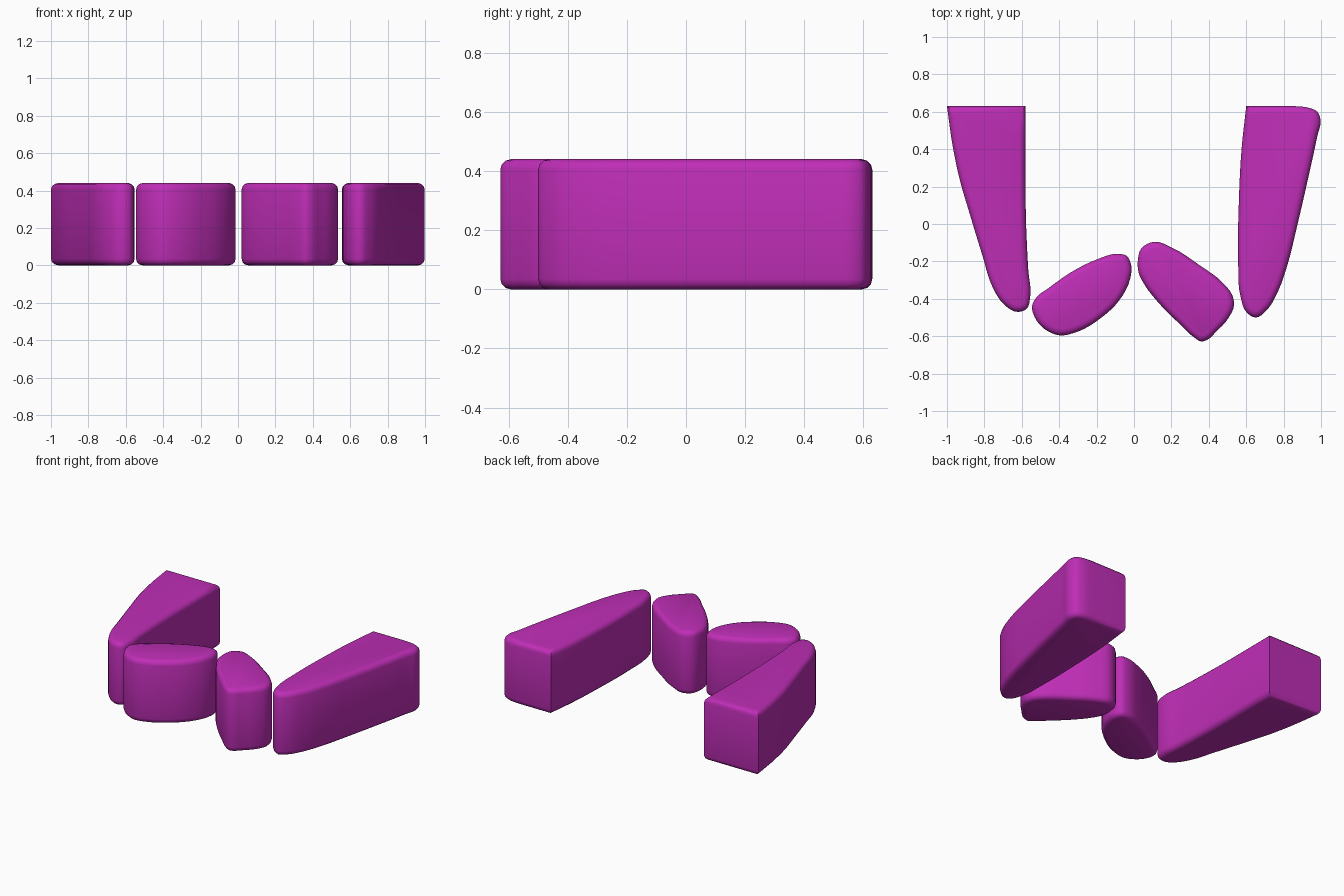
import bpy
import bmesh
import math
from mathutils import Vector

if "Cube" in bpy.data.objects:
    bpy.data.objects.remove(bpy.data.objects["Cube"], do_unlink=True)

HEIGHT = 0.44
ROUND = 0.035
STEPS = 4

magenta = bpy.data.materials.new("magenta")
magenta.use_nodes = True
colour = (0.52, 0.027, 0.47, 1)
magenta.diffuse_color = colour
magenta.node_tree.nodes["Principled BSDF"].inputs["Base Color"].default_value = colour


def smooth_outline(points, closed):
    """Curve through the points, with tangents scaled to each span."""
    pts = [Vector(p) for p in points]
    n = len(pts)

    def tangent(i):
        if not closed and i == 0:
            return (pts[1] - pts[0]).normalized()
        if not closed and i == n - 1:
            return (pts[-1] - pts[-2]).normalized()
        before, after = pts[i] - pts[i - 1], pts[(i + 1) % n] - pts[i]
        # the shorter neighbour has more say in the direction
        return (before / before.length_squared + after / after.length_squared).normalized()

    result = []
    for i in range(n if closed else n - 1):
        j = (i + 1) % n
        a, b = pts[i], pts[j]
        reach = (b - a).length
        ta, tb = tangent(i) * reach, tangent(j) * reach
        for k in range(STEPS):
            t = k / STEPS
            s = 1 - t
            result.append(a * (s * s * (1 + 2 * t)) + b * (t * t * (3 - 2 * t))
                          + ta * (t * s * s) - tb * (t * t * s))
    if not closed:
        result.append(pts[-1])
    return result


def block(name, points, closed=True):
    """Extrude an outline upward and round its top and bottom rims."""
    bm = bmesh.new()
    base = bm.faces.new([bm.verts.new((p.x, p.y, 0))
                         for p in smooth_outline(points, closed)])
    top = bmesh.ops.extrude_face_region(bm, geom=[base], use_keep_orig=True)
    bmesh.ops.translate(bm, vec=(0, 0, HEIGHT),
                        verts=[g for g in top["geom"] if isinstance(g, bmesh.types.BMVert)])
    bmesh.ops.recalc_face_normals(bm, faces=bm.faces)
    rims = [e for e in bm.edges if abs(e.verts[0].co.z - e.verts[1].co.z) < ROUND]
    bmesh.ops.bevel(bm, geom=rims, offset=ROUND, segments=3, profile=0.5,
                    affect="EDGES", clamp_overlap=False)
    bmesh.ops.recalc_face_normals(bm, faces=bm.faces)

    mesh = bpy.data.meshes.new(name)
    bm.to_mesh(mesh)
    bm.free()
    mesh.materials.append(magenta)
    obj = bpy.data.objects.new(name, mesh)
    bpy.context.collection.objects.link(obj)
    bpy.ops.object.select_all(action="DESELECT")
    obj.select_set(True)
    bpy.context.view_layer.objects.active = obj
    bpy.ops.object.shade_smooth_by_angle(angle=math.radians(40))
    return obj


# Long outer blocks, cut straight across at the back
block("right_long_block", [
    (-1, .63), (-.97, .42), (-.93, .23), (-.88, .06), (-.81, -.17),
    (-.755, -.34), (-.7, -.425), (-.62, -.47), (-.575, -.455), (-.555, -.39),
    (-.565, -.25), (-.577, 0), (-.58, .63)], closed=False)

block("left_long_block", [
    (.6, .63), (.575, .4), (.56, .1), (.557, -.2), (.57, -.39), (.6, -.47),
    (.65, -.5), (.71, -.46), (.77, -.36), (.82, -.22), (.87, -.02),
    (.93, .24), (.98, .47), (.997, .56), (.98, .6), (.94, .62), (.86, .63)],
    closed=False)

# Short rounded blocks at the front
block("right_short_block", [
    (-.545, -.44), (-.53, -.5), (-.48, -.56), (-.4, -.595), (-.3, -.575),
    (-.18, -.505), (-.08, -.41), (-.02, -.29), (-.015, -.22), (-.04, -.17),
    (-.09, -.16), (-.2, -.19), (-.34, -.26), (-.46, -.345), (-.52, -.39)])

block("left_short_block", [
    (.02, -.2), (.04, -.13), (.11, -.095), (.2, -.125), (.35, -.22),
    (.47, -.31), (.525, -.38), (.535, -.43), (.5, -.51), (.44, -.575),
    (.39, -.62), (.36, -.628), (.32, -.605), (.25, -.54), (.13, -.42),
    (.06, -.33), (.025, -.26)])
